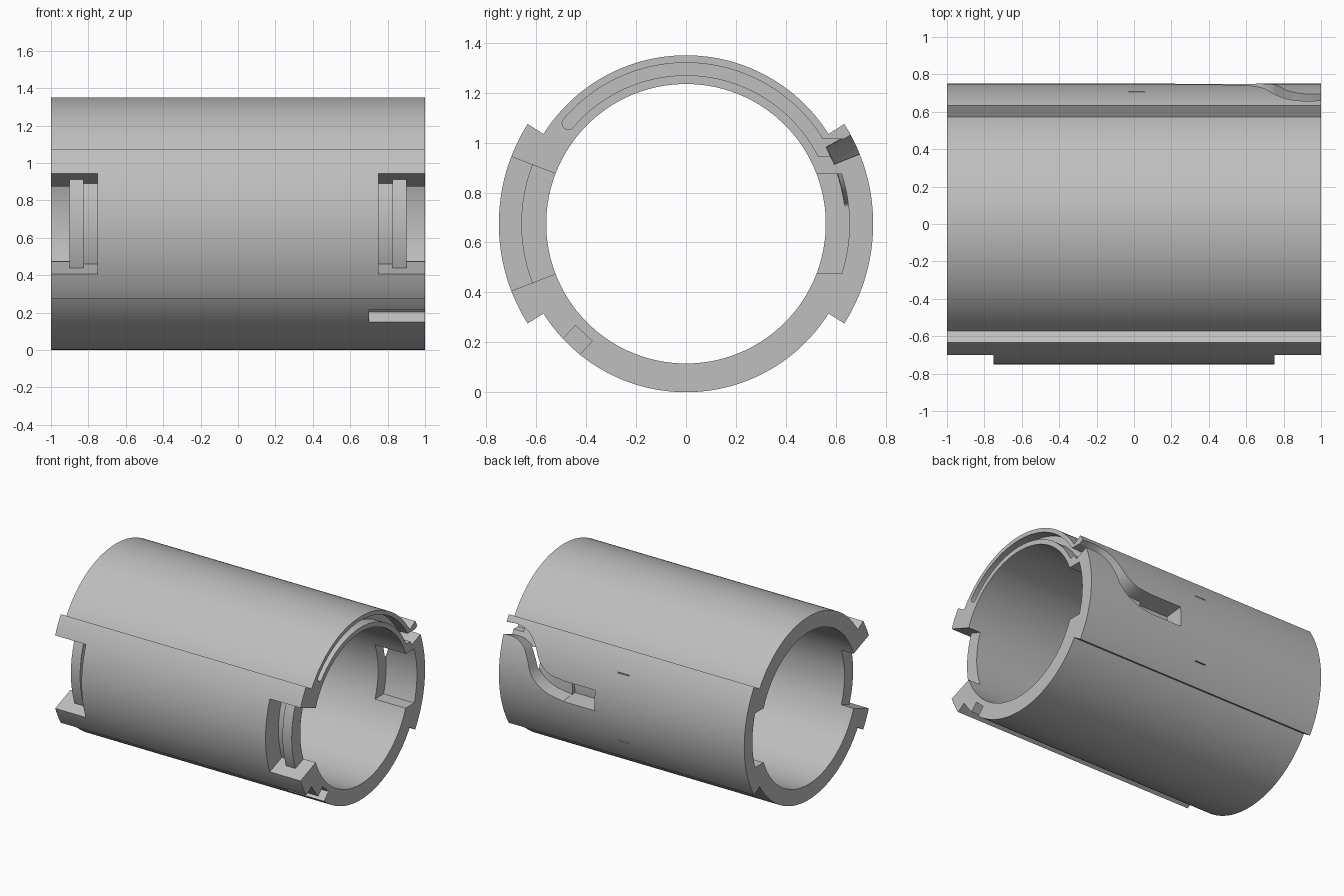
import bpy, bmesh
from math import sin, cos, asin, radians, pi
from mathutils import Vector

if "Cube" in bpy.data.objects:
    bpy.data.objects.remove(bpy.data.objects["Cube"])

AXIS_Z = 0.675          # height of the tube axis
BORE, SHELL, PAD = 0.56, 0.675, 0.75
STEP = radians(32.2)    # half angle of the raised side pads


def polar(r, a):
    return (r * cos(a), r * sin(a))


def arc(r, a0, a1, n=48):
    return [polar(r, a0 + (a1 - a0) * i / n) for i in range(n + 1)]


def loft(name, rings, closed=False):
    """Join equal rings of (x, y, z above axis) into a solid."""
    bm = bmesh.new()
    loops = [[bm.verts.new((x, y, z + AXIS_Z)) for x, y, z in ring] for ring in rings]
    n = len(loops[0])
    for a, b in zip(loops, loops[1:]):
        for i in range(n):
            j = (i + 1) % n
            bm.faces.new((a[i], a[j], b[j], b[i]))
    bm.faces.new(loops[0])
    bm.faces.new(loops[-1])
    bmesh.ops.recalc_face_normals(bm, faces=bm.faces)
    mesh = bpy.data.meshes.new(name)
    bm.to_mesh(mesh)
    bm.free()
    obj = bpy.data.objects.new(name, mesh)
    bpy.context.collection.objects.link(obj)
    return obj


def prism(name, outline, x0, x1):
    return loft(name, [[(x, y, z) for y, z in outline] for x in (x0, x1)])


def revolve(name, profile, a0, a1, n=20):
    """Turn an (x, radius) profile about the tube axis."""
    angles = [a0 + (a1 - a0) * i / n for i in range(n + 1)]
    return loft(name, [[(x, *polar(r, a)) for x, r in profile] for a in angles])


def block(x0, x1, r0, r1):
    return [(x0, r0), (x1, r0), (x1, r1), (x0, r1)]


# Tube body with a raised pad on each side
outline = (arc(PAD, -STEP, STEP) + arc(SHELL, STEP, pi - STEP, 72)
           + arc(PAD, pi - STEP, pi + STEP) + arc(SHELL, pi + STEP, 2 * pi - STEP, 72))
body = prism("tube_body", outline, -1, 1)


def cut(cutter):
    mod = body.modifiers.new("cut", "BOOLEAN")
    mod.operation, mod.solver, mod.object = "DIFFERENCE", "EXACT", cutter
    bpy.context.view_layer.objects.active = body
    bpy.ops.object.modifier_apply(modifier=mod.name)
    bpy.data.objects.remove(cutter)


# Central bore
cut(prism("bore_cutter", arc(BORE, 0, 2 * pi, 160)[:-1], -1.1, 1.1))

# Stepped front notches and inner back recesses at both ends
notch = [(0.75, 0.8), (0.75, 0.6), (0.825, 0.6), (0.825, 0.66),
         (0.9, 0.66), (0.9, 0.5), (1.05, 0.5), (1.05, 0.8)]
tilt = radians(21)
half = asin(0.2 / 0.655)
recess = [(0.5, -0.2)] + arc(0.655, -half, half, 16) + [(0.5, 0.2)]
for side in (-1, 1):
    cut(revolve("notch_cutter", [(side * x, r) for x, r in notch], pi - tilt, pi + tilt))
    cut(prism("recess_cutter", recess, side * 0.75, side * 1.05))

# Curved groove in the end face, with a round tip and a side outlet
tip = radians(139.5)
ty, tz = polar(0.62, tip)
cap = [(ty + 0.025 * cos(tip + t * pi / 8), tz + 0.025 * sin(tip + t * pi / 8))
       for t in range(1, 8)]
groove = ([(0.66, 0.27), (0.66, 0.34)] + arc(0.645, asin(0.34 / 0.645), tip)
          + cap + arc(0.595, tip, asin(0.27 / 0.595)))
cut(prism("groove_cutter", groove, 0.92, 1.05))

# Small square socket low on the front
turn = radians(227)
out, across = Vector(polar(1, turn)), Vector(polar(1, turn + pi / 2))
socket = [out * r + across * s for r, s in ((0.6, -0.046), (0.8, -0.046), (0.8, 0.046), (0.6, 0.046))]
cut(prism("socket_cutter", socket, 0.7, 1.05))

# Winding channel on the back: pairs of upper and lower edge points
edges = [Vector(p) for p in (
    (1.05, 0.35, 1.05, 0.275), (0.92, 0.36, 0.92, 0.28), (0.82, 0.34, 0.83, 0.24),
    (0.74, 0.27, 0.78, 0.16), (0.68, 0.17, 0.73, 0.05), (0.6, 0.11, 0.62, -0.03),
    (0.47, 0.09, 0.47, -0.06))]
path = []
for i in range(len(edges) - 1):
    p0, p1, p2 = edges[max(i - 1, 0)], edges[i], edges[i + 1]
    p3 = edges[min(i + 2, len(edges) - 1)]
    for k in range(5):
        t = k / 5
        path.append(p1 + (p2 - p0) * (t / 2) + (2 * p0 - 5 * p1 + 4 * p2 - p3) * (t * t / 2)
                    + (3 * p1 - p0 - 3 * p2 + p3) * (t ** 3 / 2))
path.append(edges[-1])
rings = []
for xu, zu, xl, zl in path:
    au, al = asin(zu / PAD), asin(zl / PAD)
    rings.append([(xu, *polar(0.64, au)), (xu, *polar(0.82, au)),
                  (xl, *polar(0.82, al)), (xl, *polar(0.64, al))])
cut(loft("channel_cutter", rings))

# Deep pocket where the channel ends
cut(revolve("pocket_cutter", block(0.22, 0.48, 0.61, 0.8), asin(-0.06 / PAD), asin(0.09 / PAD), 6))

# Two fine slits on the back pad
for a in (-0.34, 0.34):
    cut(revolve("slit_cutter", block(-0.03, 0.06, 0.73, 0.8), a - 0.004, a + 0.004, 1))

# One grey finish, smooth on the curves
grey = bpy.data.materials.new("plain_grey")
grey.use_nodes = True
colour = (0.52, 0.52, 0.52, 1)
grey.diffuse_color = colour
grey.node_tree.nodes["Principled BSDF"].inputs["Base Color"].default_value = colour
body.data.materials.clear()
body.data.materials.append(grey)
for face in body.data.polygons:
    face.material_index = 0
bpy.ops.object.select_all(action="DESELECT")
body.select_set(True)
bpy.context.view_layer.objects.active = body
bpy.ops.object.shade_smooth_by_angle(angle=radians(25))
